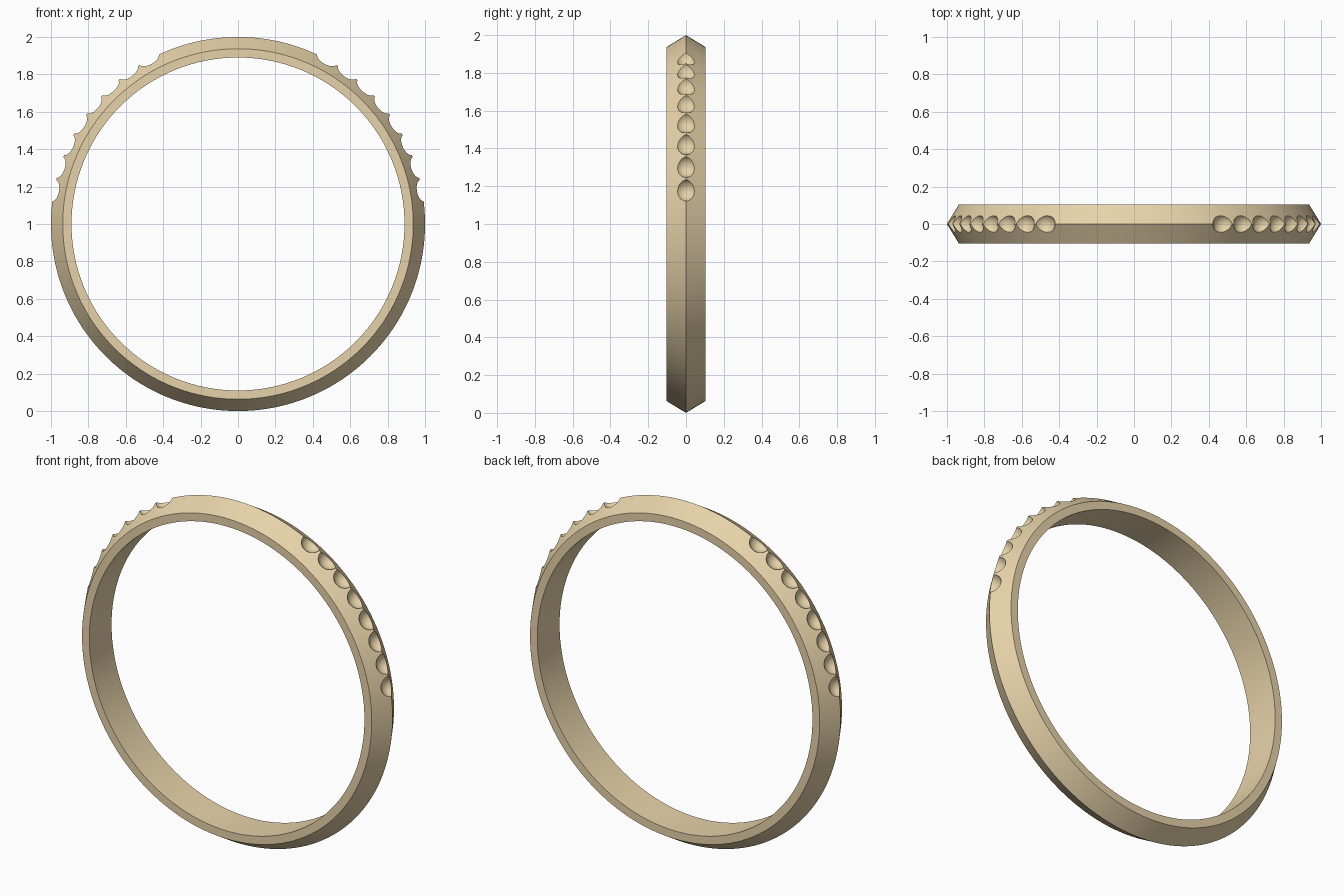
import bpy, bmesh, math
from mathutils import Matrix, Vector

if "Cube" in bpy.data.objects:
    bpy.data.objects.remove(bpy.data.objects["Cube"])

CENTRE = Vector((0, 0, 1))
SEGMENTS = 256

# Band: peaked cross-section (radius, y) revolved about the y axis
profile = [(0.89, -0.103), (0.937, -0.103), (1.0, 0), (0.937, 0.103), (0.89, 0.103)]
bm = bmesh.new()
rings = []
for i in range(SEGMENTS):
    a = 2 * math.pi * i / SEGMENTS
    rings.append([bm.verts.new(CENTRE + Vector((r * math.sin(a), y, r * math.cos(a))))
                  for r, y in profile])
n = len(profile)
for i in range(SEGMENTS):
    p, q = rings[i], rings[(i + 1) % SEGMENTS]
    for j in range(n):
        k = (j + 1) % n
        bm.faces.new((p[j], p[k], q[k], q[j]))
bmesh.ops.recalc_face_normals(bm, faces=bm.faces)
mesh = bpy.data.meshes.new("ring_band")
bm.to_mesh(mesh)
bm.free()
band = bpy.data.objects.new("ring_band", mesh)
bpy.context.collection.objects.link(band)

# Stone seats: eight spherical cutters down each shoulder
bm = bmesh.new()
for side in (-1, 1):
    for i in range(8):
        a = side * math.radians(28.4 + 7.33 * i)
        pos = CENTRE + 1.013 * Vector((math.sin(a), 0, math.cos(a)))
        bmesh.ops.create_uvsphere(
            bm, u_segments=32, v_segments=20, radius=0.06,
            matrix=Matrix.Translation(pos) @ Matrix.Rotation(a, 4, 'Y'))
mesh = bpy.data.meshes.new("seat_cutters")
bm.to_mesh(mesh)
bm.free()
cutters = bpy.data.objects.new("seat_cutters", mesh)
bpy.context.collection.objects.link(cutters)
cutters.hide_render = True

# Carve the seats, then drop the cutters
cut = band.modifiers.new("stone_seats", 'BOOLEAN')
cut.operation = 'DIFFERENCE'
cut.solver = 'EXACT'
cut.object = cutters
bpy.context.view_layer.objects.active = band
band.select_set(True)
bpy.ops.object.modifier_apply(modifier=cut.name)
bpy.data.objects.remove(cutters)

# Gold finish
gold = bpy.data.materials.new("gold")
gold.diffuse_color = (0.8, 0.65, 0.4, 1)
gold.use_nodes = True
gold.node_tree.nodes["Principled BSDF"].inputs["Base Color"].default_value = gold.diffuse_color
band.data.materials.clear()
band.data.materials.append(gold)
bpy.ops.object.shade_smooth_by_angle(angle=math.radians(30))
